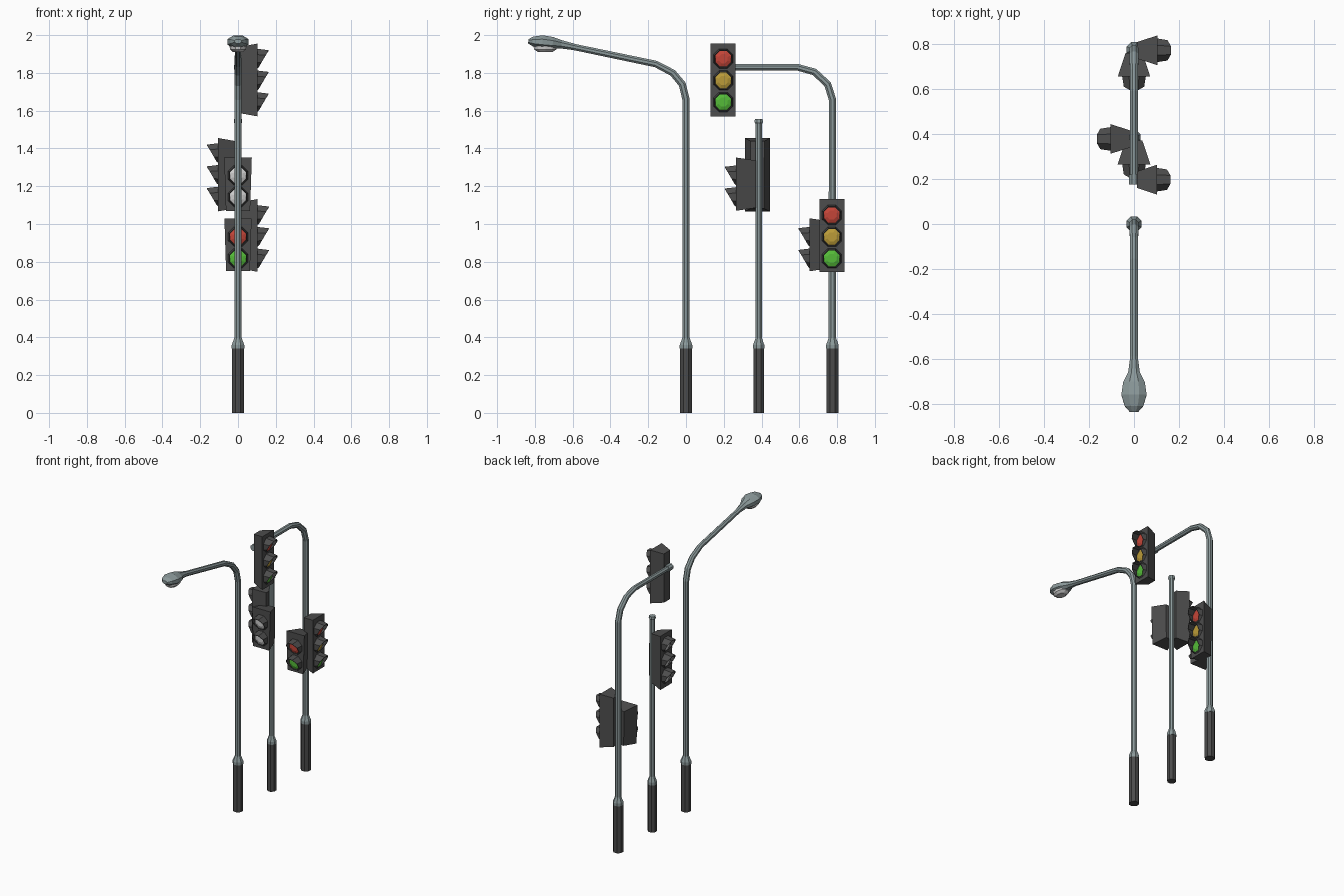
import bpy, bmesh, math
from mathutils import Vector, Matrix

if "Cube" in bpy.data.objects:
    bpy.data.objects.remove(bpy.data.objects["Cube"])


def mat(name, rgb):
    m = bpy.data.materials.new(name)
    m.diffuse_color = (*rgb, 1)
    m.use_nodes = True
    m.node_tree.nodes["Principled BSDF"].inputs["Base Color"].default_value = m.diffuse_color
    return m


STEEL = mat("pole grey", (0.26, 0.32, 0.325))
BASE = mat("base dark grey", (0.07, 0.07, 0.07))
HOUSING = mat("housing dark grey", (0.075, 0.075, 0.075))
RED = mat("red lens", (0.55, 0.06, 0.04))
AMBER = mat("amber lens", (0.5, 0.33, 0.04))
GREEN = mat("green lens", (0.09, 0.5, 0.04))
PALE = mat("pale lens", (0.62, 0.62, 0.62))


def loft(name, rings, material, caps=True, matrix=None, thick=0):
    """Skin a list of equal-length point rings."""
    bm = bmesh.new()
    vs = [[bm.verts.new(p) for p in r] for r in rings]
    n = len(rings[0])
    for a, b in zip(vs, vs[1:]):
        for i in range(n):
            j = (i + 1) % n
            bm.faces.new((a[i], a[j], b[j], b[i]))
    if caps:
        bm.faces.new(vs[0])
        bm.faces.new(vs[-1])
    bmesh.ops.recalc_face_normals(bm, faces=bm.faces)
    me = bpy.data.meshes.new(name)
    bm.to_mesh(me)
    bm.free()
    me.materials.append(material)
    ob = bpy.data.objects.new(name, me)
    bpy.context.collection.objects.link(ob)
    if matrix:
        ob.matrix_world = matrix
    if thick:
        mod = ob.modifiers.new("thickness", "SOLIDIFY")
        mod.thickness = thick
    return ob


def tube(name, path, material, sides=8):
    """Tube in the x = 0 plane. Path points are (y, z, half width, half depth)."""
    pts = [Vector((0, p[0], p[1])) for p in path]
    rings = []
    for i, p in enumerate(path):
        d = Vector((0, 0, 0))
        if i > 0:
            d += (pts[i] - pts[i - 1]).normalized()
        if i < len(pts) - 1:
            d += (pts[i + 1] - pts[i]).normalized()
        d.normalize()
        nrm = Vector((0, -d.z, d.y))
        rx, rn = p[2], p[-1]
        rings.append([pts[i] + Vector((rx * math.cos(t), 0, 0)) + nrm * rn * math.sin(t)
                      for t in ((k + 0.5) * math.tau / sides for k in range(sides))])
    return loft(name, rings, material)


def pole(name, y, base_r, path):
    """Dark base sleeve, tapered collar and the pole itself."""
    tube(name + "_base", [(y, 0, base_r), (y, 0.34, base_r)], BASE)
    r = path[0][2]
    tube(name, [(y, 0.34, base_r + .001), (y, 0.36, base_r + .001), (y, 0.397, r)] + path, STEEL)


def ring(f, r, z, n=8):
    return [(f, r * math.cos(t), z + r * math.sin(t))
            for t in ((k + 0.5) * math.tau / n for k in range(n))]


def visor_front(f, z, n=8):
    # slanted rim: long at the top, short at the bottom
    return [(f + 0.008 + 0.052 * (math.sin(t) / 0.924 + 1) / 2, 0.049 * math.cos(t), z + 0.049 * math.sin(t))
            for t in ((k + 0.5) * math.tau / n for k in range(n))]


def signal(name, y, z0, z1, front, angle, lens_mid, lenses, w_top=0.066, w_low=0.066):
    """Signal head: tapered housing, hoods and lenses, facing local +x."""
    M = Matrix.Translation((0, y, 0)) @ Matrix.Rotation(math.radians(angle), 4, 'Z')

    def quad(f, wl, wt, a, b):
        return [(f, -wl, a), (f, wl, a), (f, wt, b), (f, -wt, b)]
    loft(name + "_housing", [quad(0.014, 0.034, 0.037, z0 + .016, z1 - .016),
                             quad(front, w_low, w_top, z0, z1)], HOUSING, matrix=M)
    n = len(lenses)
    for i, m in enumerate(lenses):
        z = lens_mid + ((n - 1) / 2 - i) * 0.115
        loft(f"{name}_visor_{i + 1}", [ring(front - .002, 0.057, z), visor_front(front, z)],
             HOUSING, caps=False, matrix=M, thick=0.004)
        loft(f"{name}_lens_{i + 1}", [ring(front - .002, 0.047, z), ring(front + .003, 0.046, z),
                                      ring(front + .011, 0.026, z)], m, matrix=M)


# street lamp pole with rising arm
pole("lamp_pole", 0, 0.035, [(0, 1.66, 0.021), (-0.02, 1.74, 0.021), (-0.07, 1.80, 0.020),
                             (-0.16, 1.847, 0.019), (-0.64, 1.947, 0.018)])
tube("lamp_head", [(-0.59, 1.937, .018, .018), (-0.66, 1.951, .028, .024), (-0.705, 1.958, .052, .034),
                   (-0.76, 1.964, .061, .038), (-0.81, 1.966, .044, .028), (-0.835, 1.967, .02, .012)],
     STEEL)
# bulging lens under the lamp head
loft("lamp_lens", [[(0.045 * s * math.cos(k * math.tau / 10), -0.745 + 0.066 * s * math.sin(k * math.tau / 10), z)
                    for k in range(10)] for s, z in ((1, 1.945), (0.95, 1.925), (0.6, 1.91))], PALE)

# short straight signal pole with cap
pole("short_pole", 0.385, 0.031, [(0.385, 1.54, 0.018)])
tube("short_pole_cap", [(0.385, 1.53, .019), (0.385, 1.54, .024), (0.385, 1.555, .022)], STEEL)

# tall signal pole with level arm and end cap
pole("arm_pole", 0.775, 0.035, [(0.775, 1.66, 0.021), (0.75, 1.74, 0.021), (0.68, 1.805, 0.020),
                                (0.59, 1.83, 0.019), (0.2, 1.83, 0.018)])
tube("arm_cap", [(0.22, 1.83, .024), (0.175, 1.83, .024)], STEEL)

# signal heads
RAG, RG = (RED, AMBER, GREEN), (RED, GREEN)
signal("arm_signal", 0.197, 1.57, 1.955, 0.102, 0, 1.76, RAG)
signal("short_pole_side_signal", 0.378, 1.067, 1.455, 0.105, 180, 1.26, (PALE,) * 3)
signal("short_pole_front_signal", 0.385, 1.07, 1.352, 0.12, -90, 1.2, (PALE,) * 2, 0.073, 0.064)
signal("arm_pole_side_signal", 0.772, 0.747, 1.132, 0.104, 0, 0.932, RAG)
signal("arm_pole_front_signal", 0.775, 0.75, 1.03, 0.12, -90, 0.875, RG, 0.072, 0.063)
